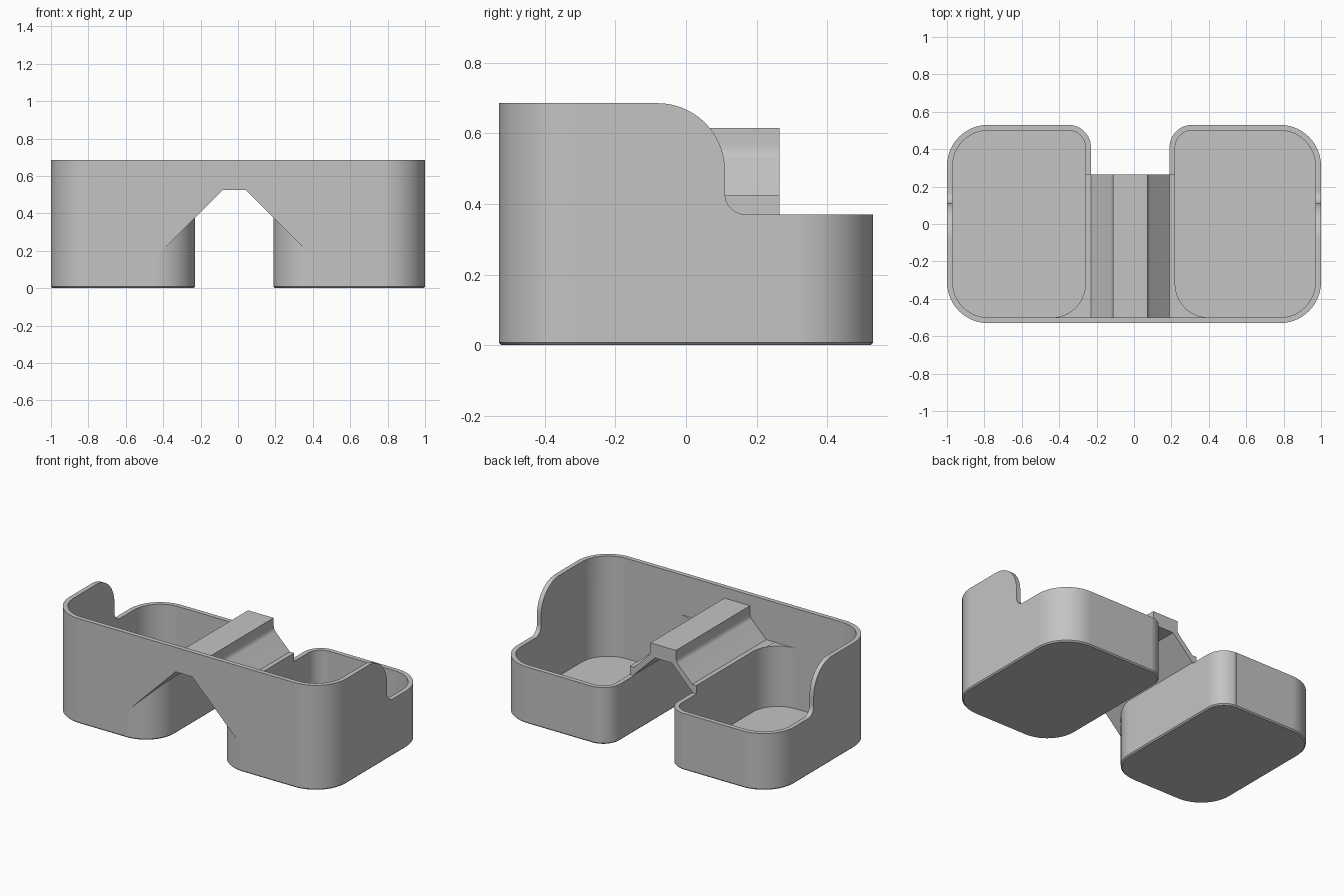
import bpy, bmesh
from math import sin, cos, pi

cube = bpy.data.objects.get("Cube")
if cube:
    bpy.data.objects.remove(cube, do_unlink=True)

WALL = 0.03
HALF_DEPTH = 0.53
MIDDLE = -0.02      # centre line of the bridge and gap
LEDGE = 0.425       # height of the inner walls


def arc(cx, cy, r, start, steps=14, turn=pi / 2):
    return [(cx + r * cos(start + turn * i / steps), cy + r * sin(start + turn * i / steps))
            for i in range(steps + 1)]


def rounded(x0, x1, y0, y1, radii, inset=0.0):
    """Rounded outline; radii run front-left, front-right, back-right, back-left on the plan."""
    x0, x1, y0, y1 = x0 + inset, x1 - inset, y0 + inset, y1 - inset
    a, b, c, d = [r - inset for r in radii]
    return (arc(x0 + a, y0 + a, a, pi) + arc(x1 - b, y0 + b, b, 1.5 * pi)
            + arc(x1 - c, y1 - c, c, 0) + arc(x0 + d, y1 - d, d, pi / 2))


def loft(name, loops):
    """Closed solid through loops that have the same number of points."""
    bm = bmesh.new()
    rings = [[bm.verts.new(p) for p in loop] for loop in loops]
    n = len(rings[0])
    for low, high in zip(rings, rings[1:]):
        for i in range(n):
            j = (i + 1) % n
            bm.faces.new((low[i], low[j], high[j], high[i]))
    bm.faces.new(rings[0][::-1])
    bm.faces.new(rings[-1])
    bmesh.ops.recalc_face_normals(bm, faces=bm.faces)
    mesh = bpy.data.meshes.new(name)
    bm.to_mesh(mesh)
    bm.free()
    obj = bpy.data.objects.new(name, mesh)
    bpy.context.collection.objects.link(obj)
    return obj


def extrude(name, pts, axis, a, b):
    place = {"x": lambda p, t: (t, p[0], p[1]),
             "y": lambda p, t: (p[0], t, p[1]),
             "z": lambda p, t: (p[0], p[1], t)}[axis]
    return loft(name, [[place(p, t) for p in pts] for t in (a, b)])


def footing(name, plan, top, edge=0.008):
    """Upright block with a small chamfer around its base."""
    levels = [(edge, 0.0), (0.0, edge), (0.0, top)]
    return loft(name, [[(x, y, z) for x, y in rounded(*plan, inset=i)] for i, z in levels])


def combine(obj, other, operation):
    mod = obj.modifiers.new("combine", 'BOOLEAN')
    mod.operation = operation
    mod.solver = 'EXACT'
    mod.object = other
    bpy.context.view_layer.update()
    graph = bpy.context.evaluated_depsgraph_get()
    mesh = bpy.data.meshes.new_from_object(obj.evaluated_get(graph))
    obj.modifiers.clear()
    obj.data = mesh
    bpy.data.objects.remove(other, do_unlink=True)


def mirrored(half):
    """Full outline from offsets either side of the middle line."""
    return ([(MIDDLE - d, z) for d, z in half]
            + [(MIDDLE + d, z) for d, z in reversed(half)])


full_plan = (-1, 1, -HALF_DEPTH, HALF_DEPTH, (0.22, 0.22, 0.22, 0.22))
bin_plans = [(-1, -0.23, -HALF_DEPTH, HALF_DEPTH, (0.22, 0.21, 0.12, 0.22)),
             (0.19, 1, -HALF_DEPTH, HALF_DEPTH, (0.21, 0.22, 0.22, 0.12))]

# Outer block, trimmed to the stepped side profile
body = footing("twin_bin_body", full_plan, 0.9)
step = ([(-0.7, -0.1), (-0.7, 0.685)]
        + arc(-0.08, 0.495, 0.19, pi / 2, turn=-pi / 2)
        + arc(0.17, 0.43, 0.06, pi, turn=pi / 2)
        + [(0.7, 0.37), (0.7, -0.1)])
combine(body, extrude("side_profile", step, "x", -1.2, 1.2), 'INTERSECT')

# Open space above the ledge, behind the shared front wall
combine(body, extrude("upper_space", rounded(*full_plan, inset=WALL), "z",
                      LEDGE - 0.001, 1), 'DIFFERENCE')

# Raised bridge with sloping sides
saddle = mirrored([(0.27, 0.3), (0.27, LEDGE), (0.21, LEDGE), (0.105, 0.53),
                   (0.098, 0.541), (0.094, 0.555), (0.0925, 0.575), (0.0925, 0.615)])
combine(body, extrude("bridge", saddle, "y", -0.51, 0.265), 'UNION')

# Bin interiors
for plan in bin_plans:
    combine(body, extrude("bin_interior", rounded(*plan, inset=WALL), "z", WALL, 1.1),
            'DIFFERENCE')

# Arched gap between the bins, open to full height at the back
arch = mirrored([(0.415, -0.1), (0.415, 0.17), (0.06, 0.525)])
gap = extrude("gap", arch, "y", -0.6, 0.4)
slot = [(-0.345, 0.264), (0.305, 0.264), (0.305, 0.8), (-0.345, 0.8)]
combine(gap, extrude("back_slot", slot, "z", -0.2, 0.9), 'UNION')
for plan in bin_plans:
    combine(gap, footing("bin_outside", plan, 1.0), 'DIFFERENCE')
combine(body, gap, 'DIFFERENCE')

# Single plain grey
grey = bpy.data.materials.new("plain_grey")
grey.use_nodes = True
colour = (0.55, 0.55, 0.55, 1)
grey.diffuse_color = colour
grey.node_tree.nodes["Principled BSDF"].inputs["Base Color"].default_value = colour
body.data.materials.clear()
body.data.materials.append(grey)
for face in body.data.polygons:
    face.material_index = 0

# Smooth corners with crisp edges
bpy.ops.object.select_all(action='DESELECT')
body.select_set(True)
bpy.context.view_layer.objects.active = body
bpy.ops.object.shade_smooth_by_angle(angle=pi / 6)
normals = body.modifiers.new("even_shading", 'WEIGHTED_NORMAL')
normals.keep_sharp = True
